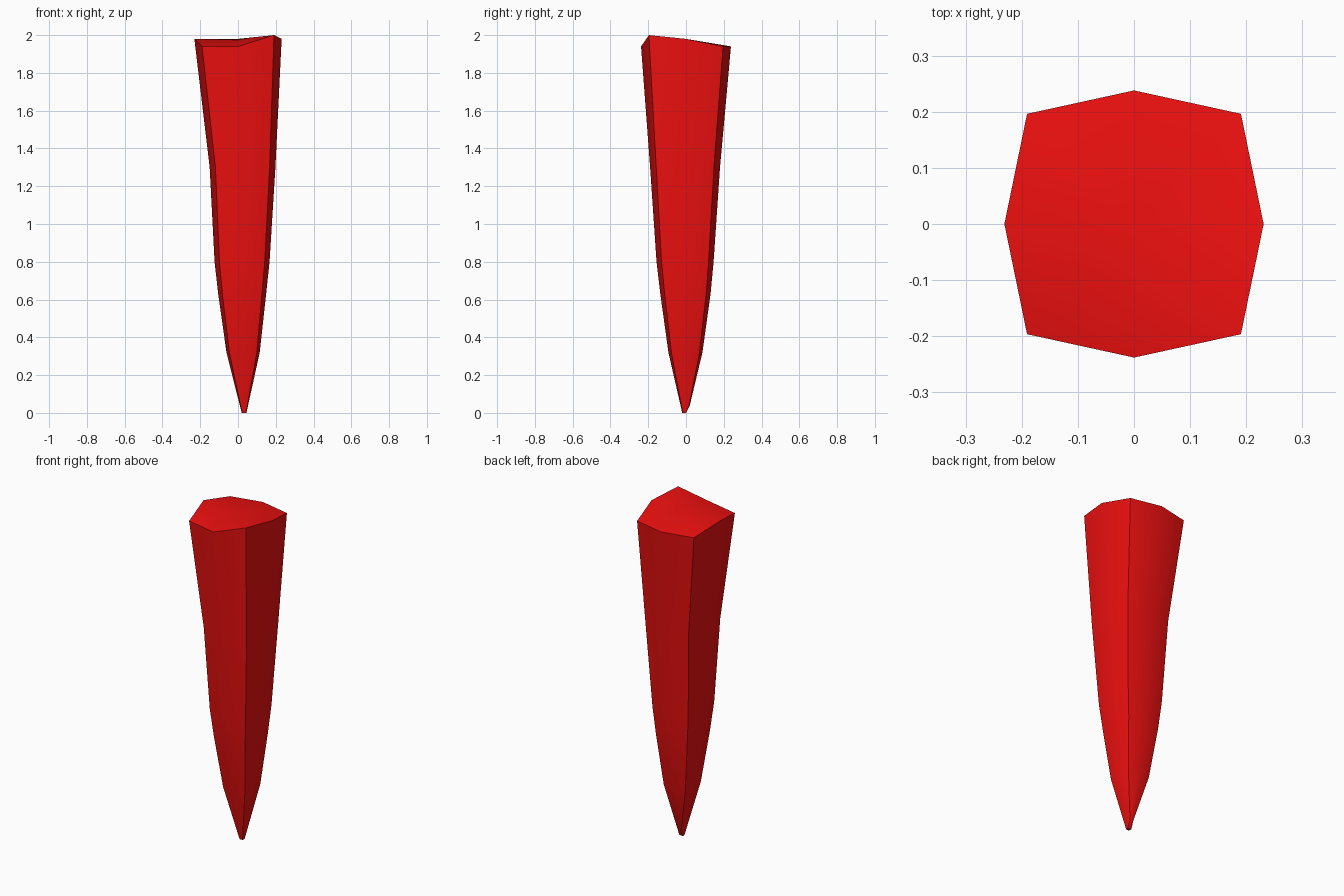
import bpy, bmesh, math

if "Cube" in bpy.data.objects:
    bpy.data.objects.remove(bpy.data.objects["Cube"])

# Cross-section: bulged square with eight corners, starting front left, going counter-clockwise
C = 0.825
SECTION = [(-C, -C), (0, -1), (C, -C), (1, 0), (C, C), (0, 1), (-C, C), (-1, 0)]

# Rings from tip to top: centre x, centre y, half width x, half width y, z
RINGS = [
    (0.032, 0.0, 0.0125, 0.02, 0.0),
    (0.027, -0.003, 0.088, 0.09, 0.32),
    (0.022, -0.003, 0.127, 0.133, 0.63),
    (0.0215, -0.005, 0.1455, 0.151, 0.80),
    (0.024, -0.005, 0.174, 0.185, 1.30),
    (0.0, 0.0, 0.231, 0.238, 1.94),
]

bm = bmesh.new()
rings = [[bm.verts.new((cx + hx * x, cy + hy * y, z)) for x, y in SECTION]
         for cx, cy, hx, hy, z in RINGS]

# Slanted tip: the back side is a little higher
for i in (4, 5, 6):
    rings[0][i].co.z = 0.04

# Uneven top: raised side points and one high front corner
top = rings[-1]
top[3].co.z = top[7].co.z = 1.98
top[2].co.z = 2.0

# Side walls
for lower, upper in zip(rings, rings[1:]):
    for i in range(8):
        j = (i + 1) % 8
        bm.faces.new((lower[i], lower[j], upper[j], upper[i]))


# End caps as fans around a centre point
def cap(ring, centre):
    mid = bm.verts.new(centre)
    for i in range(8):
        bm.faces.new((ring[i], ring[(i + 1) % 8], mid))


cap(top, (0, 0, 1.98))
cap(rings[0], (0.032, 0.0, 0.0))
bmesh.ops.recalc_face_normals(bm, faces=bm.faces)

mesh = bpy.data.meshes.new("spike")
bm.to_mesh(mesh)
bm.free()
spike = bpy.data.objects.new("spike", mesh)
bpy.context.collection.objects.link(spike)

red = bpy.data.materials.new("red")
red.diffuse_color = (0.85, 0.005, 0.005, 1)
red.use_nodes = True
red.node_tree.nodes["Principled BSDF"].inputs["Base Color"].default_value = red.diffuse_color
mesh.materials.append(red)

# Soft bulges, sharp corners
bpy.context.view_layer.objects.active = spike
spike.select_set(True)
bpy.ops.object.shade_smooth_by_angle(angle=math.radians(30))
